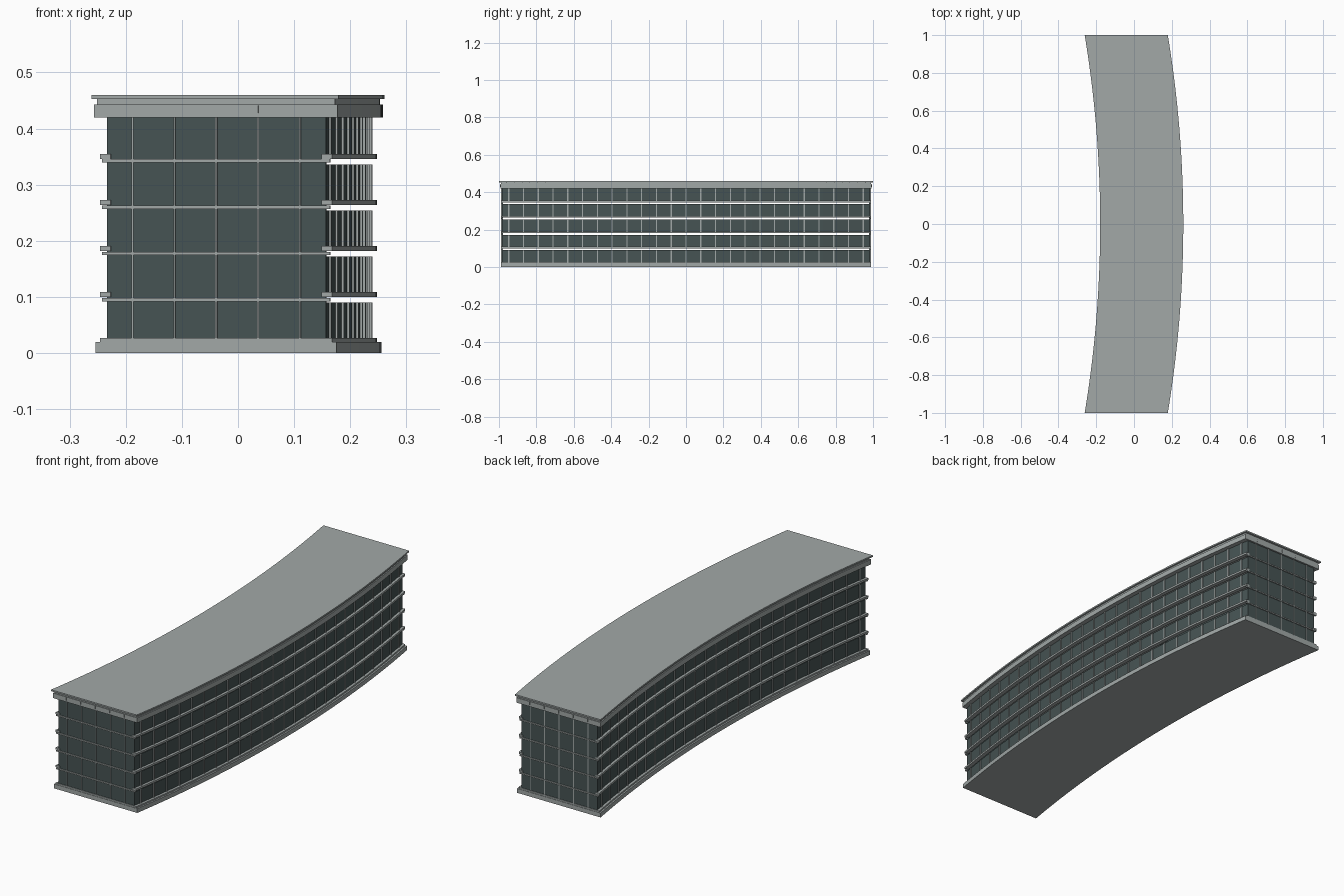
import bpy, bmesh, math

if "Cube" in bpy.data.objects:
    bpy.data.objects.remove(bpy.data.objects["Cube"])

SAG = 0.082                               # bow of the plan curve
R = (1 + SAG * SAG) / (2 * SAG)


def mat(name, rgb):
    m = bpy.data.materials.new(name)
    m.diffuse_color = (*rgb, 1)
    m.use_nodes = True
    m.node_tree.nodes["Principled BSDF"].inputs["Base Color"].default_value = m.diffuse_color
    return m


concrete = mat("pale concrete", (0.36, 0.395, 0.39))
glass = mat("dark green glass", (0.062, 0.088, 0.088))


def mid(y):
    return math.sqrt(R * R - y * y) - R + SAG / 2


def bands(name, material, items):
    """Each item is a bowed box: x offsets from the curve, y range, z range."""
    bm = bmesh.new()
    for x0, x1, y0, y1, z0, z1 in items:
        n = max(1, round((y1 - y0) * 24))
        rings = []
        for i in range(n + 1):
            y = y0 + (y1 - y0) * i / n
            c = mid(y)
            rings.append([bm.verts.new((c + x, y, z)) for x, z in
                          ((x0, z0), (x1, z0), (x1, z1), (x0, z1))])
        for a, b in zip(rings, rings[1:]):
            for k in range(4):
                j = (k + 1) % 4
                bm.faces.new((a[k], a[j], b[j], b[k]))
        bm.faces.new(rings[0])
        bm.faces.new(rings[-1][::-1])
    bmesh.ops.recalc_face_normals(bm, faces=bm.faces)
    me = bpy.data.meshes.new(name)
    bm.to_mesh(me)
    bm.free()
    me.materials.append(material)
    bpy.context.collection.objects.link(bpy.data.objects.new(name, me))


def sides(a, b, y0, y1, z0, z1):
    return [(a, b, y0, y1, z0, z1), (-b, -a, y0, y1, z0, z1)]


def ends(x0, x1, a, b, z0, z1):
    return [(x0, x1, -b, -a, z0, z1), (x0, x1, a, b, z0, z1)]


# plinth and roof, stacked full-width slabs
for name, w, y, z0, z1 in (("plinth", 0.2145, 0.99, 0, 0.02),
                           ("plinth_step", 0.207, 0.988, 0.02, 0.027),
                           ("parapet", 0.217, 0.993, 0.42, 0.443),
                           ("roof_neck", 0.212, 0.990, 0.443, 0.453),
                           ("roof_cap", 0.22, 1.0, 0.453, 0.46)):
    bands(name, concrete, [(-w, w, -y, y, z0, z1)])

# long-side glazing, one strip per floor with an open slot above each
floors = [(0.027 + 0.082 * i, 0.09 + 0.082 * i) for i in range(5)]
floors[4] = (floors[4][0], 0.42)
bands("side_glass", glass,
      [b for z0, z1 in floors for b in sides(0.188, 0.195, -0.985, 0.985, z0, z1)])
bands("side_mullions", concrete,
      [b for z0, z1 in floors for k in range(-12, 13)
       for b in sides(0.194, 0.199, 0.079 * k - 0.003, 0.079 * k + 0.003, z0, z1)])
bands("side_ledges", concrete,
      [b for z0, _ in floors[1:] for b in sides(0.188, 0.207, -0.988, 0.988, z0 - 0.009, z0)])

# end walls
bands("end_glass", glass, ends(-0.195, 0.195, 0.979, 0.985, 0.027, 0.42))
bands("end_ledges", concrete,
      [b for i in range(4)
       for b in ends(-0.203, 0.203, 0.981, 0.990, 0.092 + 0.0825 * i, 0.098 + 0.0825 * i)])
xs = [0.0745 * k for k in range(-2, 3)]
bands("end_mullions", concrete,
      [b for x in xs for b in ends(x - 0.0016, x + 0.0016, 0.984, 0.988, 0.027, 0.42)])
bands("parapet_clips", concrete,
      [b for x in xs for b in ends(x - 0.0016, x + 0.0016, 0.992, 0.9945, 0.428, 0.441)])
